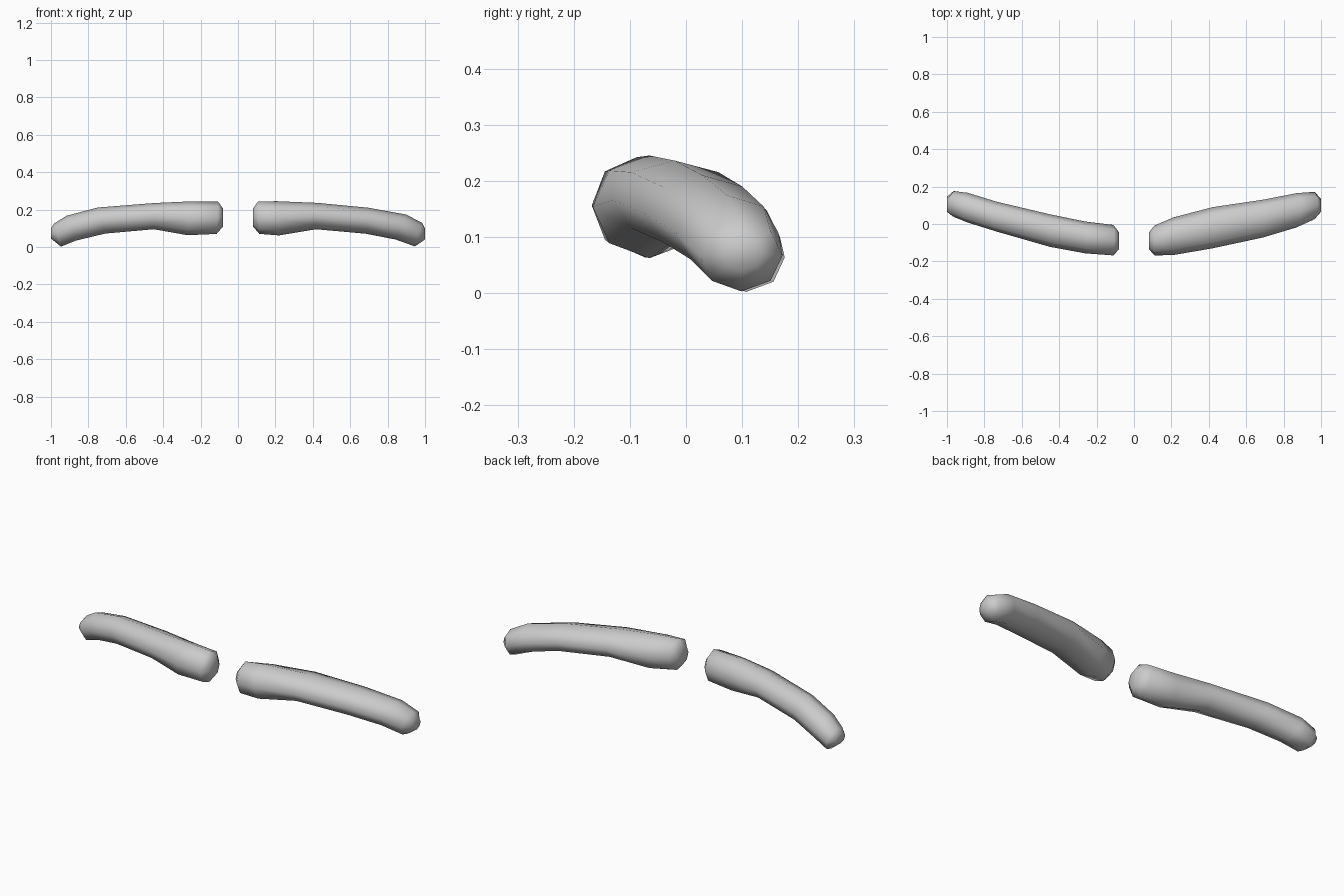
import bpy, bmesh, math

if "Cube" in bpy.data.objects:
    bpy.data.objects.remove(bpy.data.objects["Cube"])

SIDES = 8

# stations: x, y front, y back, z bottom, z top, lean of ring in x per z
RIGHT = [
    (0.08, -0.135, -0.045, 0.11, 0.205, 0.0),
    (0.11, -0.168, -0.008, 0.07, 0.242, -0.05),
    (0.21, -0.166, 0.035, 0.062, 0.245, -0.1),
    (0.42, -0.13, 0.09, 0.095, 0.236, 0.05),
    (0.69, -0.072, 0.13, 0.071, 0.21, 0.1),
    (0.87, -0.018, 0.165, 0.04, 0.174, 0.4),
    (0.965, 0.025, 0.172, 0.003, 0.13, 0.3),
    (1.0, 0.065, 0.135, 0.04, 0.10, 0.0),
]
LEFT = [
    (0.08, -0.135, -0.045, 0.11, 0.205, 0.0),
    (0.11, -0.168, -0.005, 0.07, 0.242, -0.05),
    (0.26, -0.157, 0.013, 0.063, 0.244, -0.1),
    (0.45, -0.122, 0.052, 0.095, 0.235, 0.0),
    (0.73, -0.042, 0.118, 0.072, 0.211, 0.3),
    (0.89, 0.008, 0.167, 0.035, 0.167, 0.4),
    (0.965, 0.038, 0.176, 0.002, 0.125, 0.3),
    (1.0, 0.065, 0.145, 0.045, 0.10, 0.0),
]


def brow(name, stations, side):
    """Loft eight-sided rings along the brow and cap both ends."""
    bm = bmesh.new()
    rings = []
    for x, y0, y1, z0, z1, lean in stations:
        ring = []
        for i in range(SIDES):
            a = 2 * math.pi * i / SIDES
            dy = (y1 - y0) / 2 * math.cos(a)
            dz = (z1 - z0) / 2 * math.sin(a)
            ring.append(bm.verts.new((side * (x + lean * dz),
                                      (y0 + y1) / 2 + dy,
                                      (z0 + z1) / 2 + dz)))
        rings.append(ring)
    for a, b in zip(rings, rings[1:]):
        for i in range(SIDES):
            j = (i + 1) % SIDES
            bm.faces.new((a[i], a[j], b[j], b[i]))
    bm.faces.new(rings[0])
    bm.faces.new(rings[-1])
    bmesh.ops.recalc_face_normals(bm, faces=bm.faces)
    mesh = bpy.data.meshes.new(name)
    bm.to_mesh(mesh)
    bm.free()
    obj = bpy.data.objects.new(name, mesh)
    bpy.context.collection.objects.link(obj)
    bpy.ops.object.select_all(action='DESELECT')
    obj.select_set(True)
    bpy.context.view_layer.objects.active = obj
    bpy.ops.object.shade_smooth_by_angle(angle=math.radians(65))


# the pair of brows, slightly different from each other
brow("right_eyebrow", RIGHT, 1)
brow("left_eyebrow", LEFT, -1)
